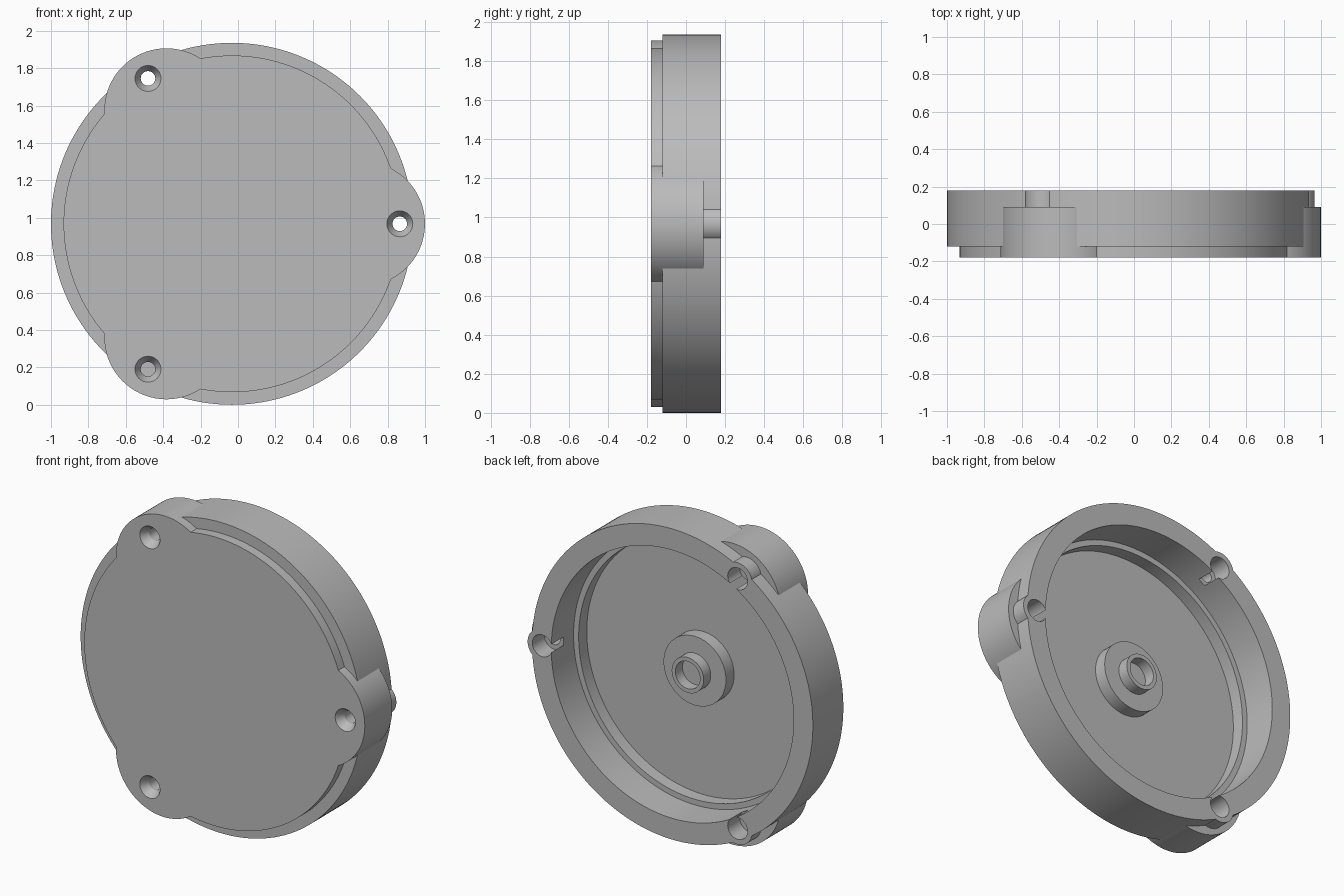
import bpy, bmesh, math
from mathutils import Matrix, Vector

if "Cube" in bpy.data.objects:
    bpy.data.objects.remove(bpy.data.objects["Cube"])

CX, CZ = -0.0325, 0.9675      # centre of the round body
grey = bpy.data.materials.new("plain grey")
grey.diffuse_color = (0.5, 0.5, 0.5, 1)
grey.use_nodes = True
grey.node_tree.nodes["Principled BSDF"].inputs["Base Color"].default_value = grey.diffuse_color


def cyl(name, r1, y1, y2, r2=None, x=CX, z=CZ, seg=128):
    """Cylinder or cone along y: radius r1 at y1, radius r2 at y2."""
    bm = bmesh.new()
    bmesh.ops.create_cone(bm, cap_ends=True, segments=seg, radius1=r1,
                          radius2=r1 if r2 is None else r2, depth=y2 - y1)
    rot = Matrix.Rotation(-math.pi / 2, 4, 'X')     # local z -> +y
    bmesh.ops.transform(bm, matrix=Matrix.Translation((x, (y1 + y2) / 2, z)) @ rot,
                        verts=bm.verts)
    me = bpy.data.meshes.new(name)
    bm.to_mesh(me)
    bm.free()
    me.materials.append(grey)
    ob = bpy.data.objects.new(name, me)
    bpy.context.collection.objects.link(ob)
    return ob


def combine(target, tool, op):
    """Apply a boolean and remove the tool object."""
    m = target.modifiers.new(op, 'BOOLEAN')
    m.operation, m.solver, m.object = op, 'EXACT', tool
    bpy.context.view_layer.objects.active = target
    bpy.ops.object.modifier_apply(modifier=m.name)
    bpy.data.objects.remove(tool)


def at(angle, dist):
    a = math.radians(angle)
    return dict(x=CX + dist * math.cos(a), z=CZ + dist * math.sin(a))


# Round body with a smaller raised front plate
cover = cyl("round_cover", 0.9675, -0.12, 0.18, seg=160)
combine(cover, cyl("front_plate", 0.90, -0.18, 0.0, seg=160), 'UNION')

# Three screw lobes, each with a small post behind it
for ang in (0, 120, 240):
    combine(cover, cyl("lobe", 0.332, -0.18, 0.09, **at(ang, 0.70)), 'UNION')
    combine(cover, cyl("post", 0.10, 0.03, 0.18, seg=48, **at(ang, 0.8975)), 'UNION')

# Stepped cavity open to the back
combine(cover, cyl("cavity", 0.835, -0.04, 0.3, seg=160), 'DIFFERENCE')
combine(cover, cyl("cavity_floor", 0.80, -0.12, 0.3, seg=160), 'DIFFERENCE')

# Screw holes: through hole, countersunk front, wider bore at the back
for ang in (0, 120, 240):
    p = at(ang, 0.8975)
    combine(cover, cyl("through", 0.039, -0.3, 0.3, seg=32, **p), 'DIFFERENCE')
    combine(cover, cyl("sink", 0.0755, -0.19, -0.13, 0.039, seg=32, **p), 'DIFFERENCE')
    combine(cover, cyl("bore", 0.068, 0.06, 0.3, seg=32, **p), 'DIFFERENCE')

# Central boss on the cavity floor, with a blind socket
combine(cover, cyl("boss", 0.215, -0.15, -0.04, seg=64), 'UNION')
combine(cover, cyl("boss_collar", 0.11, -0.15, 0.03, seg=64), 'UNION')
combine(cover, cyl("socket", 0.085, -0.04, 0.1, seg=64), 'DIFFERENCE')

bpy.ops.object.select_all(action='DESELECT')
cover.select_set(True)
bpy.context.view_layer.objects.active = cover
bpy.ops.object.shade_smooth_by_angle(angle=math.radians(25))
